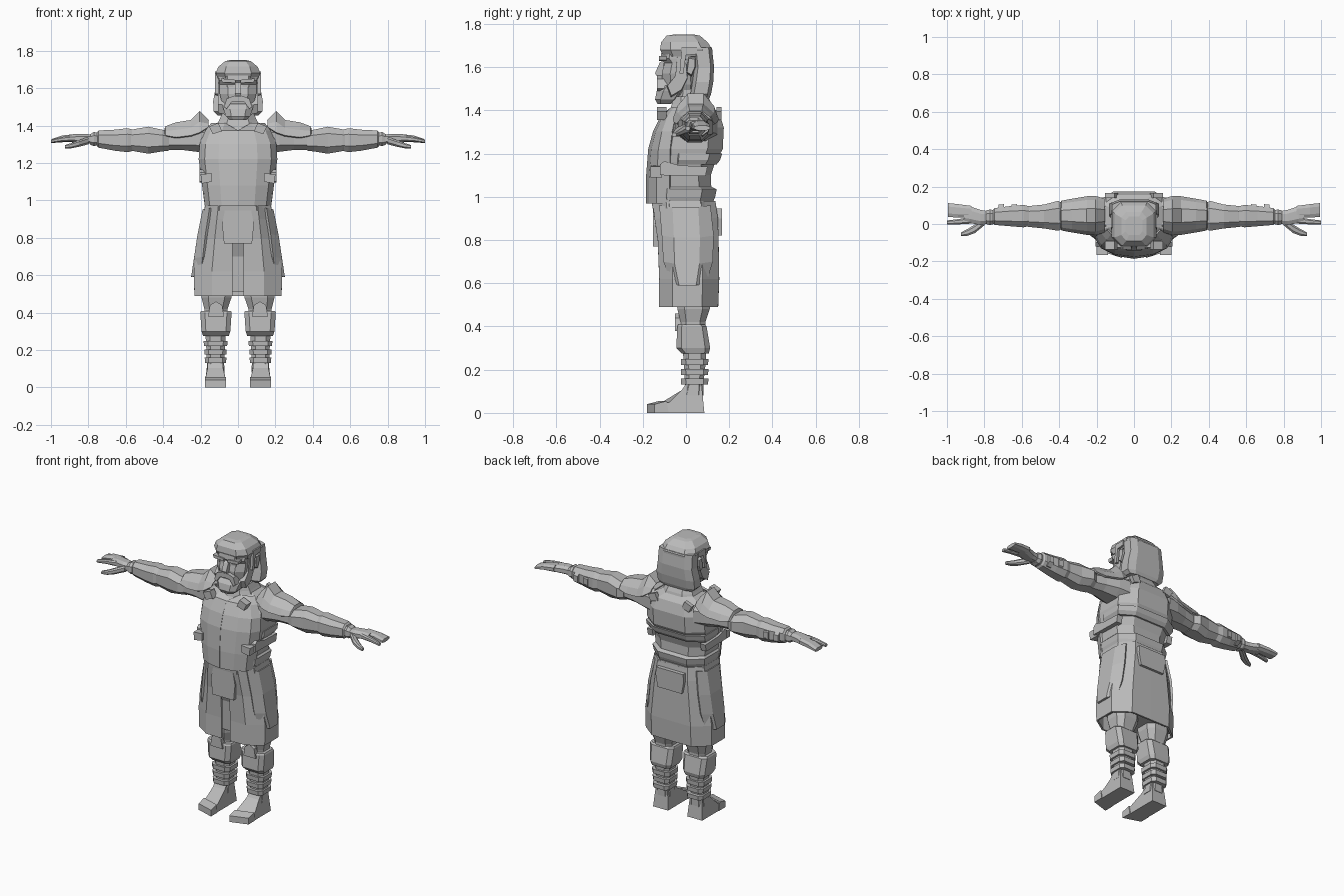
import bpy, bmesh, math
from mathutils import Vector

grey = bpy.data.materials.new("plain grey")
grey.diffuse_color = (0.5, 0.5, 0.5, 1)


def finish(name, bm, mirror=False, thick=0):
    bmesh.ops.recalc_face_normals(bm, faces=bm.faces)
    me = bpy.data.meshes.new(name)
    bm.to_mesh(me)
    bm.free()
    me.materials.append(grey)
    ob = bpy.data.objects.new(name, me)
    bpy.context.collection.objects.link(ob)
    if thick:
        m = ob.modifiers.new("thickness", 'SOLIDIFY')
        m.thickness, m.offset = thick, 0
    if mirror:
        ob.modifiers.new("mirror", 'MIRROR')
    return ob


def skin(name, rows, closed, mirror=False, thick=0):
    """Quads between successive rows of points; closed rows also get end caps."""
    bm = bmesh.new()
    vs = [[bm.verts.new(p) for p in r] for r in rows]
    n = len(rows[0])
    for a, b in zip(vs, vs[1:]):
        for i in range(n if closed else n - 1):
            j = (i + 1) % n
            bm.faces.new((a[i], a[j], b[j], b[i]))
    if closed:
        bm.faces.new(vs[0])
        bm.faces.new(vs[-1])
    return finish(name, bm, mirror, thick)


def oct_ring(cu, cv, hu, hv, c=0.55):
    pts = [(1, c), (c, 1), (-c, 1), (-1, c), (-1, -c), (-c, -1), (c, -1), (1, -c)]
    return [(cu + a * hu, cv + b * hv) for a, b in pts]


def column(name, rings, mirror=False, c=0.55):
    """Upright loft from (z, centre x, half width, front y, back y)."""
    rows = [[(x, y, z) for x, y in oct_ring(cx, (f + b) / 2, w, (b - f) / 2, c)]
            for z, cx, w, f, b in rings]
    return skin(name, rows, True, mirror)


def limb(name, rings, c=0.5):
    """Sideways loft from (x, centre y, centre z, half depth, half height), mirrored."""
    rows = [[(x, y, z) for y, z in oct_ring(cy, cz, hy, hz, c)] for x, cy, cz, hy, hz in rings]
    return skin(name, rows, True, True)


def prism(name, pts, x0, x1, mirror=False, taper=1.0):
    """Side profile of (y, z) points pushed from x0 to x1."""
    cy = sum(p[0] for p in pts) / len(pts)
    cz = sum(p[1] for p in pts) / len(pts)
    rows = [[(x0, y, z) for y, z in pts],
            [(x1, cy + (y - cy) * taper, cz + (z - cz) * taper) for y, z in pts]]
    return skin(name, rows, True, mirror)


def plate(name, pts, y0, y1, mirror=False):
    """Front profile of (x, z) points pushed from y0 to y1."""
    return skin(name, [[(x, y, z) for x, z in pts] for y in (y0, y1)], True, mirror)


# Torso, breastplate and belt
column("tunic", [(.97, 0, .165, -.13, .12), (1.1, 0, .18, -.14, .115), (1.16, 0, .195, -.14, .135),
                 (1.22, 0, .205, -.14, .17), (1.32, 0, .2, -.12, .175), (1.385, 0, .17, -.08, .155),
                 (1.42, 0, .1, -.05, .12)])
chest = [(.97, .172, -.178), (1.08, .187, -.178), (1.22, .205, -.167), (1.3, .2, -.145),
         (1.37, .17, -.11), (1.41, .14, -.07)]
skin("breastplate", [[(0, f - .002, z - (.04 if z > 1.4 else 0)), (.5 * w, f * .93, z),
                      (.85 * w, f * .74, z), (w, f * .42, z)] for z, w, f in chest],
     False, True, .012)
column("waist_band", [(.975, 0, .172, -.15, .125), (1.0, 0, .18, -.155, .135),
                      (1.035, 0, .185, -.155, .142), (1.045, 0, .175, -.14, .12)])
column("back_band", [(1.15, 0, .196, -.09, .142), (1.17, 0, .207, -.09, .158), (1.2, 0, .207, -.09, .168)])
prism("side_strap", [(-.12, 1.1), (.09, 1.095), (.1, 1.14), (-.03, 1.145), (-.1, 1.165), (-.12, 1.15)],
      .17, .207, True)
plate("side_buckle", [(.14, 1.1), (.195, 1.09), (.2, 1.14), (.14, 1.145)], -.165, -.11, True)
for nm, y0, y1 in (("chest_buckle", -.135, -.09), ("back_buckle", .14, .165)):
    plate(nm, [(.085, 1.37), (.135, 1.355), (.155, 1.395), (.105, 1.415)], y0, y1, True)

# Skirt: split shell, inner cloth, side panels, flaps
hem = [(.98, .17, -.15, .13), (.9, .185, -.14, .142), (.8, .203, -.125, .145),
       (.62, .23, -.118, .148), (.49, .228, -.12, .143)]
skin("skirt", [[(.03, f, z), (.6 * w, f, z), (w, f * .5, z), (w, b * .5, z), (.6 * w, b, z), (0, b, z)]
               for z, w, f, b in hem], False, True, .012)
column("inner_cloth", [(.97, 0, .16, -.14, .12), (.8, 0, .19, -.1, .135),
                       (.7, 0, .2, -.06, .135), (.51, 0, .21, -.05, .13)])
panel = [(.96, .183, -.12, .11), (.82, .211, -.108, .125), (.7, .229, -.1, .12), (.6, .244, -.06, .09)]
skin("side_panel", [[(w * .8, f, z), (w, f * .5, z - .01), (w, b * .5, z - .01), (w * .82, b, z)]
                    for z, w, f, b in panel], False, True, .014)
column("belt", [(.945, 0, .18, -.155, .14), (.975, 0, .176, -.158, .137)])
plate("front_flap", [(-.075, .77), (.075, .77), (.085, .87), (.07, .95), (-.07, .95), (-.085, .87)],
      -.152, -.115)
plate("back_pouch", [(-.085, .82), (.085, .82), (.1, .9), (.095, .945), (-.095, .945), (-.1, .9)],
      .13, .166)

# Legs and boots
column("thigh", [(.62, .11, .085, -.05, .11), (.48, .115, .08, -.04, .11), (.42, .118, .062, -.025, .09),
                 (.38, .118, .062, -.025, .09)], True)
column("knee_guard", [(.41, .118, .08, -.035, .085), (.4, .118, .084, -.04, .095),
                      (.3, .118, .077, -.045, .112), (.275, .118, .068, -.02, .105)], True, .7)
plate("knee_cap", [(.075, .38), (.16, .38), (.15, .44), (.118, .46), (.085, .44)], -.052, 0, True)
column("shin", [(.3, .12, .055, -.015, .095), (.22, .12, .05, -.01, .09), (.13, .12, .046, -.005, .08),
                (.08, .12, .048, -.02, .08)], True)
for i, (z, w) in enumerate(((.235, .062), (.19, .058), (.145, .056))):
    column("shin_strap_%d" % (i + 1), [(z - .014, .12, w, -.022, .102), (z + .014, .12, w + .002, -.024, .104)],
           True, .65)
foot = [(.085, 0), (-.178, 0), (-.178, .035), (-.11, .05), (-.02, .105), (0, .135), (.072, .135)]
skin("boot", [[(x + (.012 if z > .1 else 0) * s, y + (.035 if y < -.1 and s < 0 else 0), z)
               for y, z in foot] for x, s in ((.068, 1), (.174, -1))], True, True)
skin("boot_toe", [[(x, y + (.035 if s else 0), z) for y, z in
                   ((-.181, 0), (-.181, .04), (-.125, .055), (-.115, 0))]
                  for x, s in ((.065, 0), (.177, 1))], True, True)

# Arms: sleeve, elbow cuff, bracer with straps
limb("sleeve", [(.15, .045, 1.325, .1, .075), (.22, .045, 1.33, .09, .07), (.3, .042, 1.325, .07, .055),
                (.37, .038, 1.32, .06, .05), (.42, .038, 1.32, .06, .05)])
limb("elbow_cuff", [(.37, .04, 1.318, .062, .052), (.405, .044, 1.32, .08, .058), (.48, .04, 1.322, .064, .072),
                    (.56, .04, 1.322, .056, .058), (.6, .038, 1.322, .045, .045)])
limb("bracer", [(.55, .042, 1.322, .05, .054), (.59, .042, 1.322, .06, .064), (.66, .042, 1.322, .054, .056),
                (.745, .04, 1.328, .045, .046), (.755, .04, 1.328, .036, .036)])
for i, x in enumerate((.64, .71)):
    limb("bracer_strap_%d" % (i + 1), [(x - .015, .05, 1.32, .056, .04), (x + .015, .05, 1.322, .053, .038)])
limb("glove_cuff", [(.74, .037, 1.328, .034, .03), (.77, .036, 1.328, .042, .038), (.79, .036, 1.326, .036, .028)])

# Hands
limb("palm", [(.77, .035, 1.327, .032, .024), (.82, .035, 1.33, .04, .026), (.88, .05, 1.332, .045, .022),
              (.91, .055, 1.332, .045, .017)])
limb("fingers", [(.87, .065, 1.334, .032, .021), (.94, .07, 1.329, .036, .018), (.995, .075, 1.318, .037, .011)])
limb("index_finger", [(.87, .02, 1.332, .018, .017), (.94, .012, 1.327, .014, .013), (1.0, .008, 1.316, .011, .009)])
limb("thumb", [(.8, .015, 1.32, .022, .02), (.85, -.025, 1.305, .023, .018), (.89, -.045, 1.293, .018, .014),
               (.925, -.055, 1.287, .01, .009)])

# Shoulder guards: arched plates with a raised inner spike
guard = [(.16, 1.425, 1.39, .085), (.205, 1.472, 1.36, .1), (.25, 1.425, 1.345, .098),
         (.33, 1.412, 1.335, .085), (.385, 1.392, 1.345, .075), (.39, 1.37, 1.345, .066)]
skin("shoulder_guard", [[(x, .045 - h, lo), (x, .045 - h * .8, lo + (t - lo) * .5), (x, .045 - h * .35, t),
                         (x, .045 + h * .35, t), (x, .045 + h * .8, lo + (t - lo) * .5), (x, .045 + h, lo)]
                        for x, t, lo, h in guard], False, True, .012)

# Neck and collar
column("neck", [(1.36, 0, .08, -.05, .09), (1.54, 0, .07, -.04, .08)])
column("collar", [(1.38, 0, .125, -.08, .135), (1.43, 0, .1, -.065, .12), (1.465, 0, .085, -.06, .1)])

# Face
column("face", [(1.47, 0, .06, -.09, .05), (1.52, 0, .085, -.108, .06), (1.57, 0, .098, -.112, .06),
                (1.62, 0, .1, -.1, .06), (1.64, 0, .102, -.118, .06), (1.7, 0, .1, -.11, .06)])
prism("nose", [(-.1, 1.635), (-.122, 1.62), (-.143, 1.572), (-.138, 1.56), (-.1, 1.56)], -.016, .016)
plate("eyebrow", [(.012, 1.628), (.085, 1.632), (.09, 1.652), (.015, 1.645)], -.126, -.09, True)
plate("eye", [(.025, 1.607), (.06, 1.607), (.06, 1.617), (.025, 1.617)], -.107, -.099, True)
plate("moustache", [(0, 1.53), (.035, 1.525), (.06, 1.49), (.075, 1.5), (.06, 1.545), (.02, 1.56), (0, 1.555)],
      -.134, -.08, True)
column("beard", [(1.43, 0, .045, -.132, -.07), (1.45, 0, .065, -.143, -.03), (1.49, 0, .078, -.135, .0),
                 (1.515, 0, .082, -.115, .01)])
prism("sideburn", [(-.07, 1.46), (-.02, 1.49), (.01, 1.55), (.0, 1.66), (-.04, 1.66), (-.05, 1.56), (-.09, 1.51)],
      .07, .107, True, .92)

# Hair: crown, long back and ears
column("hair_crown", [(1.65, 0, .108, -.105, .122), (1.68, 0, .12, -.12, .123), (1.715, 0, .105, -.115, .1),
                      (1.745, 0, .068, -.09, .065), (1.75, 0, .045, -.06, .04)], False, .6)
column("hair_back", [(1.455, 0, .11, .04, .108), (1.475, 0, .13, .02, .116), (1.53, 0, .133, .03, .126),
                     (1.6, 0, .12, .04, .13), (1.69, 0, .118, .03, .12)], False, .65)
prism("hair_lock", [(-.03, 1.57), (-.012, 1.57), (.0, 1.655), (.05, 1.66), (.05, 1.69), (-.02, 1.69)],
      .09, .124, True)
prism("ear", [(.0, 1.57), (.025, 1.555), (.045, 1.6), (.045, 1.645), (.01, 1.65)], .09, .122, True, .8)
